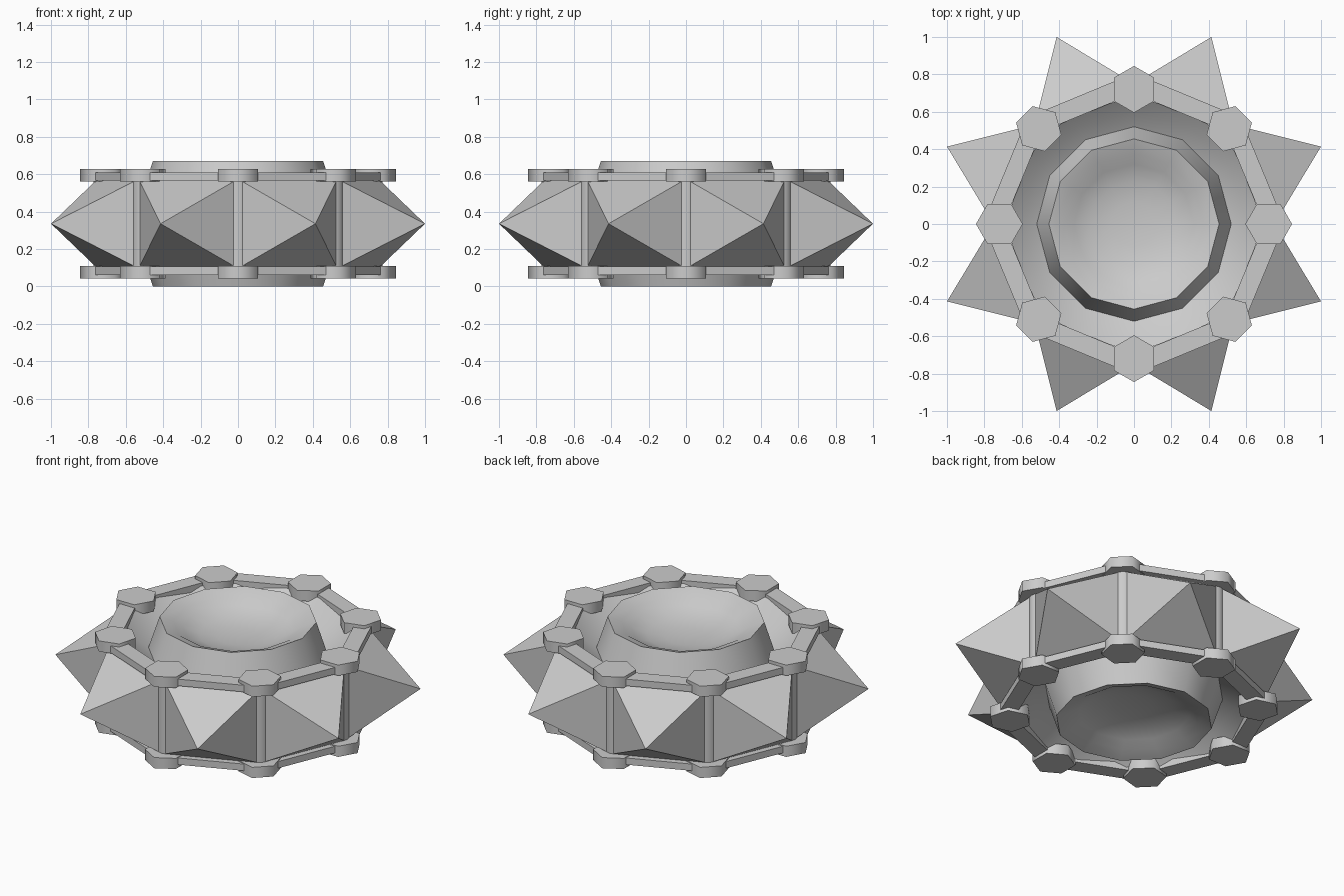
import bpy, bmesh
from math import pi, cos, sin, radians

if "Cube" in bpy.data.objects:
    bpy.data.objects.remove(bpy.data.objects["Cube"])

MID = 0.335   # height of the symmetry plane


def make(name, verts, faces, smooth=None):
    me = bpy.data.meshes.new(name)
    me.from_pydata(verts, [], faces)
    bm = bmesh.new()
    bm.from_mesh(me)
    bmesh.ops.remove_doubles(bm, verts=bm.verts, dist=1e-5)
    bmesh.ops.recalc_face_normals(bm, faces=bm.faces)
    bm.to_mesh(me)
    bm.free()
    ob = bpy.data.objects.new(name, me)
    bpy.context.collection.objects.link(ob)
    if smooth:
        bpy.ops.object.select_all(action='DESELECT')
        ob.select_set(True)
        bpy.context.view_layer.objects.active = ob
        bpy.ops.object.shade_smooth_by_angle(angle=radians(smooth))
    return ob


def lathe(name, profile, n, smooth=None, closed=False):
    """Revolve (radius, z) points about z."""
    m = len(profile)
    verts = [(r * cos(2 * pi * i / n), r * sin(2 * pi * i / n), z)
             for i in range(n) for r, z in profile]
    faces = []
    for i in range(n):
        a, b = i * m, ((i + 1) % n) * m
        for k in range(m if closed else m - 1):
            k2 = (k + 1) % m
            faces.append((a + k, b + k, b + k2, a + k2))
    return make(name, verts, faces, smooth)


def prism(name, cx, cy, r, z0, z1, n, rot, smooth):
    pts = [(cx + r * cos(rot + 2 * pi * i / n), cy + r * sin(rot + 2 * pi * i / n))
           for i in range(n)]
    verts = [(x, y, z) for z in (z0, z1) for x, y in pts]
    faces = [tuple(range(n)), tuple(range(n, 2 * n))]
    faces += [(i, (i + 1) % n, n + (i + 1) % n, n + i) for i in range(n)]
    return make(name, verts, faces, smooth)


# central hub: shallow bowl, raised rim and surrounding dish, mirrored below
top = [(0, 0.555), (0.12, 0.56), (0.23, 0.575), (0.32, 0.608), (0.375, 0.641),
       (0.455, 0.67), (0.52, 0.47), (0.60, 0.52), (0.68, 0.59)]
hub = top + [(r, 2 * MID - z) for r, z in reversed(top)]
lathe("hub_bowl", hub, 12, 40)

# octagonal rails, top and bottom
k = 1 / cos(pi / 8)
for name, z0, z1 in (("top_rail", 0.565, 0.608), ("bottom_rail", 0.062, 0.105)):
    lathe(name, [(0.645 * k, z0), (0.745 * k, z0), (0.745 * k, z1), (0.645 * k, z1)],
          8, closed=True)

for i in range(8):
    # corner post with hexagonal caps
    a = i * pi / 4
    x, y = 0.72 * cos(a), 0.72 * sin(a)
    prism(f"post_{i}", 0.70 * cos(a), 0.70 * sin(a), 0.073, 0.10, 0.57, 12, a, 40)
    prism(f"top_cap_{i}", x, y, 0.125, 0.56, 0.628, 6, -a, 62)
    prism(f"bottom_cap_{i}", x, y, 0.125, 0.042, 0.11, 6, -a, 62)

    # outward pyramid spike between posts
    b = a + pi / 8
    c, s = cos(b), sin(b)
    base = [(0.70 * c - t * s, 0.70 * s + t * c, z)
            for t, z in ((-0.283, 0.10), (0.283, 0.10), (0.283, 0.57), (-0.283, 0.57))]
    make(f"spike_{i}", base + [(1.082 * c, 1.082 * s, MID)],
         [(0, 1, 2, 3), (0, 1, 4), (1, 2, 4), (2, 3, 4), (3, 0, 4)])
